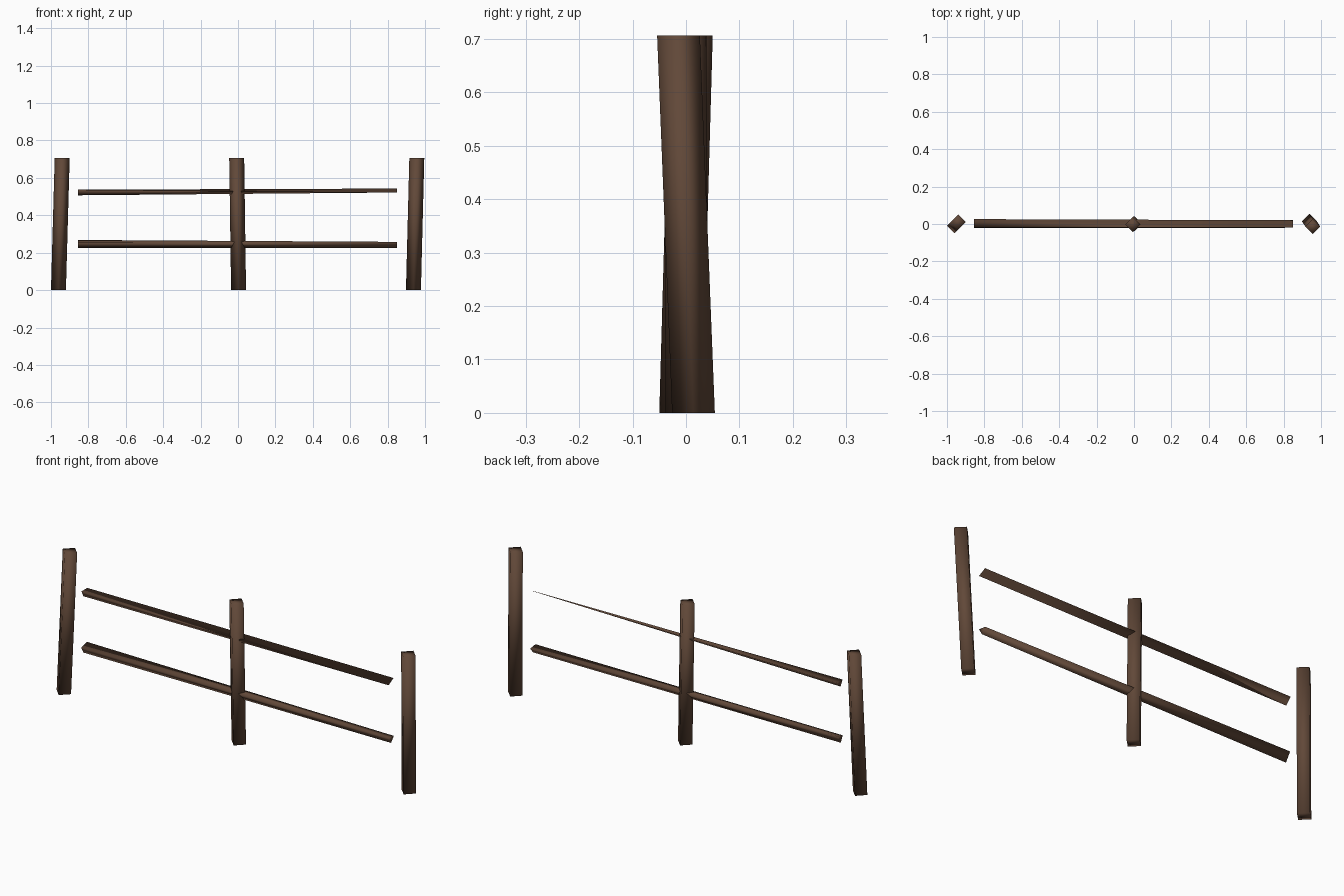
import bpy, bmesh

if "Cube" in bpy.data.objects:
    bpy.data.objects.remove(bpy.data.objects["Cube"])

wood = bpy.data.materials.new("dark_wood")
wood.diffuse_color = (0.12, 0.065, 0.04, 1)
wood.use_nodes = True
wood.node_tree.nodes["Principled BSDF"].inputs["Base Color"].default_value = wood.diffuse_color


def loft(name, start, end):
    """Join two matching end sections into a closed, smooth-shaded beam."""
    bm = bmesh.new()
    a = [bm.verts.new(p) for p in start]
    b = [bm.verts.new(p) for p in end]
    n = len(a)
    for i in range(n):
        j = (i + 1) % n
        bm.faces.new((a[i], a[j], b[j], b[i]))
    bm.faces.new(a[::-1])
    bm.faces.new(b)
    bmesh.ops.remove_doubles(bm, verts=bm.verts, dist=0.0005)
    bmesh.ops.recalc_face_normals(bm, faces=bm.faces)
    for f in bm.faces:
        f.smooth = True
    me = bpy.data.meshes.new(name)
    bm.to_mesh(me)
    bm.free()
    me.materials.append(wood)
    ob = bpy.data.objects.new(name, me)
    bpy.context.collection.objects.link(ob)
    return ob


def diamond(x, y, z, r=0.04):
    return [(x + r, y, z), (x, y + r, z), (x - r, y, z), (x, y - r, z)]


# leaning square posts, set corner-on: bottom centre, top centre
posts = {
    "left_post": ((-0.96, -0.01), (-0.94, 0.01)),
    "middle_post": ((0.003, 0.002), (-0.007, -0.002)),
    "right_post": ((0.938, 0.014), (0.956, -0.014)),
}
for name, (bottom, top) in posts.items():
    loft(name, diamond(*bottom, 0.0), diamond(*top, 0.706))

# split rails with triangular sections (y, z) at the left and right ends
rails = {
    "upper_rail": ([(-0.02, 0.537), (-0.005, 0.507), (0.026, 0.537)],
                   [(-0.02, 0.522), (-0.02, 0.522), (0.02, 0.543)]),
    "lower_rail": ([(-0.022, 0.256), (-0.006, 0.225), (0.022, 0.268)],
                   [(-0.02, 0.258), (0.0, 0.225), (0.022, 0.252)]),
}
for name, (left, right) in rails.items():
    loft(name, [(-0.855, y, z) for y, z in left], [(0.85, y, z) for y, z in right])
